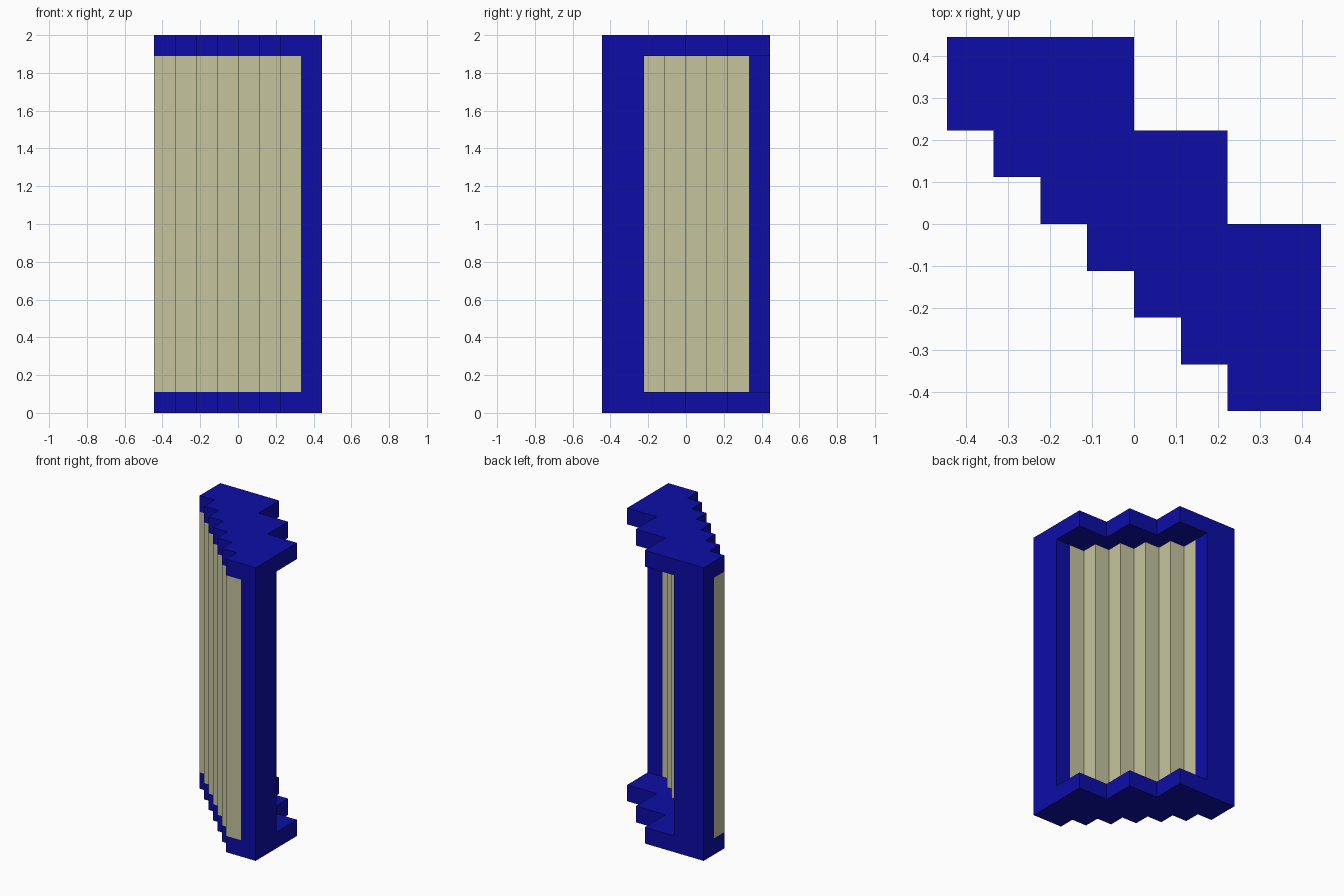
import bpy, bmesh

old = bpy.data.objects.get("Cube")
if old:
    bpy.data.objects.remove(old, do_unlink=True)

U = 1 / 9  # grid unit: the whole model is 8 x 8 x 18 units


def material(name, rgb):
    m = bpy.data.materials.new(name)
    m.use_nodes = True
    m.diffuse_color = (*rgb, 1)
    m.node_tree.nodes["Principled BSDF"].inputs["Base Color"].default_value = (*rgb, 1)
    return m


blue = material("deep_blue", (0.004, 0.004, 0.39))
beige = material("pale_beige", (0.56, 0.56, 0.345))


def prism(name, outline, z0, z1, mat):
    """Extrude a plan outline (grid units) from z0 to z1."""
    bm = bmesh.new()
    base = bm.faces.new([bm.verts.new((x * U, y * U, z0 * U)) for x, y in outline])
    top = bmesh.ops.extrude_face_region(bm, geom=[base])["geom"]
    verts = [v for v in top if isinstance(v, bmesh.types.BMVert)]
    bmesh.ops.translate(bm, verts=verts, vec=(0, 0, (z1 - z0) * U))
    bmesh.ops.recalc_face_normals(bm, faces=bm.faces)
    mesh = bpy.data.meshes.new(name)
    bm.to_mesh(mesh)
    bm.free()
    mesh.materials.append(mat)
    obj = bpy.data.objects.new(name, mesh)
    bpy.context.collection.objects.link(obj)
    return obj


def stairs(x, y, steps, size):
    """Zigzag running diagonally towards the back right of the model."""
    pts = [(x, y)]
    for _ in range(steps):
        pts += [(x, y + size), (x - size, y + size)]
        x, y = x - size, y + size
    return pts


# Fine steps along the front, shared by the plates and the panel
front = stairs(2, -4, 6, 1)

# Top and bottom plates with coarse steps at the back
plate = front + [(-4, 4), (0, 4), (0, 2), (2, 2), (2, 0), (4, 0), (4, -4)]
prism("bottom_plate", plate, 0, 1, blue)
prism("top_plate", plate, 17, 18, blue)

# Pleated panel between the plates
back = stairs(2, -2, 4, 1)
panel = front + [(-4, 3), (-2, 3)] + back[::-1] + [(3, -2), (3, -4)]
prism("pleated_panel", panel, 1, 17, beige)

# Edge pillars, mirrored across the diagonal
pillar = [(3, -4), (4, -4), (4, -2), (3, -2)]
prism("front_pillar", pillar, 1, 17, blue)
prism("back_pillar", [(y, x) for x, y in pillar], 1, 17, blue)
